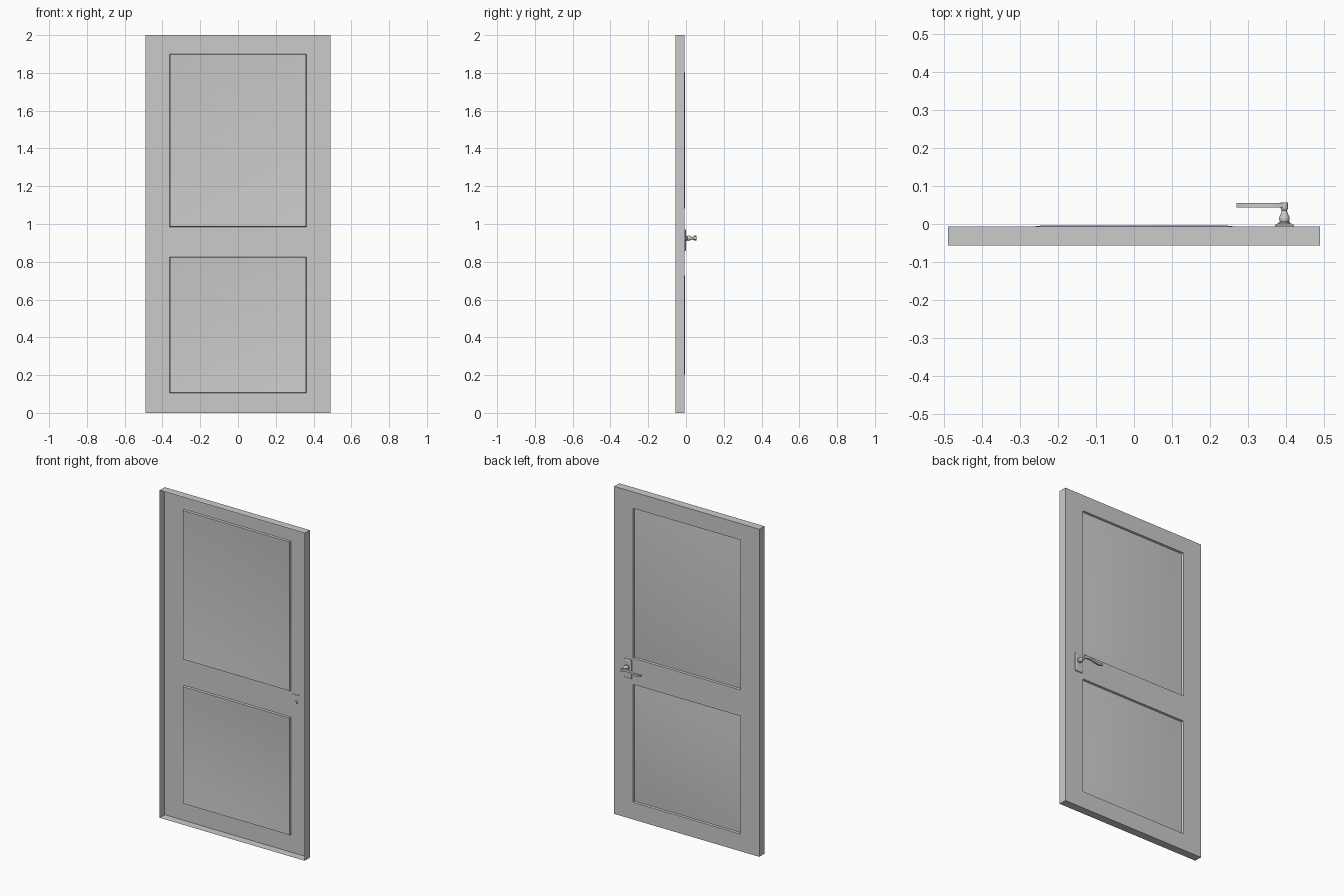
import bpy, bmesh, math
from mathutils import Matrix, Vector

if "Cube" in bpy.data.objects:
    bpy.data.objects.remove(bpy.data.objects["Cube"])

FACE, EDGE = -0.007, -0.056      # y of the panelled face and of the open rim
HX, HZ = 0.396, 0.925            # handle axis


def finish(name, bm, recalc=True):
    bmesh.ops.remove_doubles(bm, verts=bm.verts, dist=1e-5)
    if recalc:
        bmesh.ops.recalc_face_normals(bm, faces=bm.faces)
    me = bpy.data.meshes.new(name)
    bm.to_mesh(me)
    bm.free()
    ob = bpy.data.objects.new(name, me)
    bpy.context.collection.objects.link(ob)
    bpy.ops.object.select_all(action='DESELECT')
    ob.select_set(True)
    bpy.context.view_layer.objects.active = ob
    bpy.ops.object.shade_smooth_by_angle(angle=math.radians(30))
    return ob


def rect(bm, x0, x1, z0, z1, y):
    # counter-clockwise seen from the back (+y)
    return [bm.verts.new(p) for p in ((x0, y, z0), (x0, y, z1), (x1, y, z1), (x1, y, z0))]


def bridge(bm, a, b):
    n = len(a)
    for i in range(n):
        bm.faces.new((a[i], a[(i + 1) % n], b[(i + 1) % n], b[i]))


# door leaf: open-fronted shell with two recessed, raised-field panels
bm = bmesh.new()
xs = (-0.49, -0.362, 0.362, 0.49)
zs = (0, 0.105, 0.825, 0.985, 1.9, 2.0)
for i in range(3):
    for j in range(5):
        x0, x1, z0, z1 = xs[i], xs[i + 1], zs[j], zs[j + 1]
        ring = rect(bm, x0, x1, z0, z1, FACE)
        if i == 1 and j in (1, 3):
            for inset, y in ((0.003, FACE - 0.011), (0.119, FACE + 0.003)):
                nxt = rect(bm, x0 + inset, x1 - inset, z0 + inset, z1 - inset, y)
                bridge(bm, ring, nxt)
                ring = nxt
        bm.faces.new(ring)
bridge(bm, rect(bm, xs[0], xs[-1], 0, 2, EDGE), rect(bm, xs[0], xs[-1], 0, 2, FACE))
finish("door_leaf", bm)

# handle plate with stepped edge
bm = bmesh.new()
ring = None
for w, h, y in ((0.025, 0.057, -0.01), (0.025, 0.057, -0.003), (0.019, 0.051, 0.001)):
    nxt = rect(bm, HX - w, HX + w, 0.914 - h, 0.914 + h, y)
    if ring:
        bridge(bm, ring, nxt)
    else:
        bm.faces.new(nxt)
    ring = nxt
bm.faces.new(ring)
finish("handle_plate", bm)


def turned(name, profile, seg=20):
    bm = bmesh.new()
    rings = []
    for r, y in profile:
        rings.append([bm.verts.new((HX + r * math.cos(2 * math.pi * k / seg), y,
                                    HZ + r * math.sin(2 * math.pi * k / seg))) for k in range(seg)])
    for a, b in zip(rings, rings[1:]):
        bridge(bm, a, b)
    bm.faces.new(rings[0])
    bm.faces.new(rings[-1])
    finish(name, bm)


# turned neck and the spindle end seen inside the leaf
turned("handle_neck", [(0.015, 0.0), (0.015, 0.004), (0.012, 0.007), (0.014, 0.013),
                       (0.013, 0.019), (0.008, 0.029), (0.007, 0.036), (0.010, 0.041),
                       (0.010, 0.056)])
turned("spindle", [(0.012, -0.016), (0.012, -0.004)])

# wavy lever: flat bar swept along an S curve
bm = bmesh.new()
ring = None
N = 14
for k in range(N + 1):
    t = k / N
    x = HX + 0.004 - 0.13 * t
    z = HZ + 0.006 * math.sin(2 * math.pi * t * 0.95)
    h = 0.008 - 0.003 * t
    nxt = [bm.verts.new(p) for p in ((x, 0.043, z - h), (x, 0.055, z - h),
                                     (x, 0.055, z + h), (x, 0.043, z + h))]
    if ring:
        bridge(bm, ring, nxt)
    else:
        bm.faces.new(nxt)
    ring = nxt
bm.faces.new(ring)
finish("handle_lever", bm)
